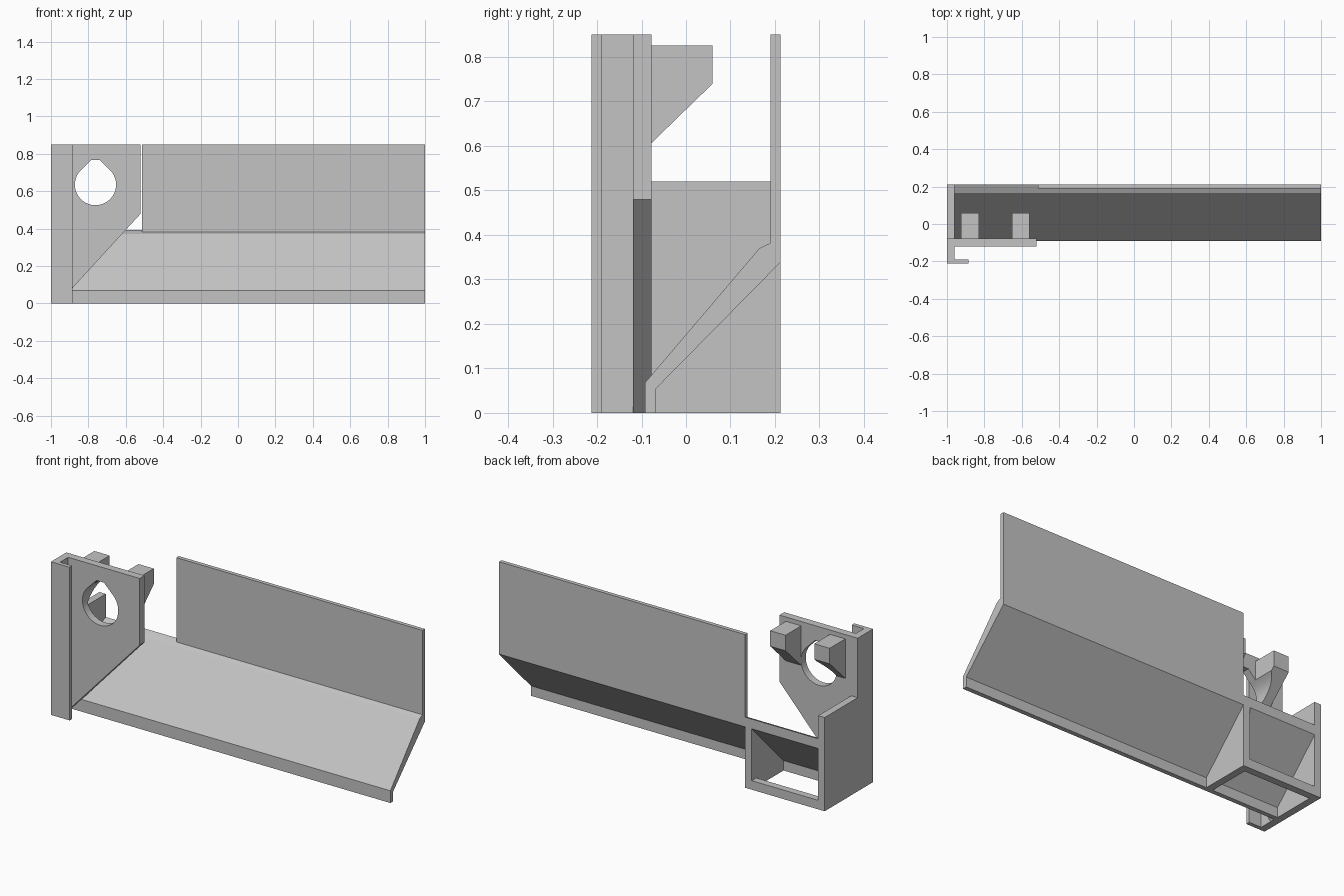
import bpy, bmesh, math

if "Cube" in bpy.data.objects:
    bpy.data.objects.remove(bpy.data.objects["Cube"])

grey = bpy.data.materials.new("light grey")
grey.diffuse_color = (0.55, 0.55, 0.55, 1)
grey.use_nodes = True
grey.node_tree.nodes["Principled BSDF"].inputs["Base Color"].default_value = grey.diffuse_color


def prism(name, points, axis, lo, hi):
    """Extrude a closed outline: axis 'x' takes (y, z), axis 'y' takes (x, z)."""
    bm = bmesh.new()
    place = (lambda p: (lo, p[0], p[1])) if axis == "x" else (lambda p: (p[0], lo, p[1]))
    face = bm.faces.new([bm.verts.new(place(p)) for p in points])
    geom = bmesh.ops.extrude_face_region(bm, geom=[face])["geom"]
    move = (hi - lo, 0, 0) if axis == "x" else (0, hi - lo, 0)
    bmesh.ops.translate(bm, vec=move, verts=[v for v in geom if isinstance(v, bmesh.types.BMVert)])
    bmesh.ops.recalc_face_normals(bm, faces=bm.faces)
    mesh = bpy.data.meshes.new(name)
    bm.to_mesh(mesh)
    bm.free()
    mesh.materials.append(grey)
    obj = bpy.data.objects.new(name, mesh)
    bpy.context.collection.objects.link(obj)
    return obj


def box(name, x0, x1, y0, y1, z0, z1):
    return prism(name, [(x0, z0), (x1, z0), (x1, z1), (x0, z1)], "y", y0, y1)


# Left side wall, stepped down behind the front plate
prism("side_wall", [(-0.212, 0), (0.212, 0), (0.212, 0.52), (-0.077, 0.52),
                    (-0.077, 0.85), (-0.212, 0.85)], "x", -1, -0.96)
# Front lip of the side wall
box("front_lip", -0.96, -0.885, -0.212, -0.19, 0, 0.85)

# Front plate with slanted lower corner
plate = prism("front_plate", [(-0.96, 0), (-0.52, 0.48), (-0.52, 0.85), (-0.96, 0.85)],
              "y", -0.119, -0.077)

# Two bevelled hooks behind the plate
hook = [(-0.077, 0.607), (0.06, 0.74), (0.06, 0.826), (-0.077, 0.826)]
hooks = [prism("hook_" + side, hook, "x", x0, x0 + 0.094)
         for side, x0 in (("left", -0.924), ("right", -0.653))]

# Teardrop hole with a flat top, cut through plate and hooks
cx, cz, r, top = -0.762, 0.635, 0.11, 0.768
half = r * math.sqrt(2) - (top - cz)
outline = [(cx - half, top)]
outline += [(cx + r * math.cos(a), cz + r * math.sin(a))
            for a in (math.radians(135 + 270 * i / 48) for i in range(49))]
outline.append((cx + half, top))
cutter = prism("hole_cutter", outline, "y", -0.15, 0.15)
cutter.hide_render = True
cutter.hide_viewport = True
for obj in [plate] + hooks:
    mod = obj.modifiers.new("hole", "BOOLEAN")
    mod.object = cutter
    mod.operation = "DIFFERENCE"
    mod.solver = "EXACT"

# Sloping ramp with a short vertical foot
prism("ramp", [(-0.092, 0), (-0.067, 0), (-0.067, 0.055), (0.212, 0.338), (0.212, 0.392),
               (0.19, 0.382), (0.165, 0.37), (-0.092, 0.068)], "x", -0.96, 1)
# Upright back wall
box("back_wall", -0.512, 1, 0.19, 0.212, 0.37, 0.85)

# Support under the ramp: triangular gusset and bottom rear bar
prism("gusset", [(-0.067, 0), (0.212, 0), (0.212, 0.338), (-0.067, 0.055)], "x", -0.552, -0.512)
box("rear_bar", -0.96, -0.552, 0.172, 0.212, 0, 0.05)
